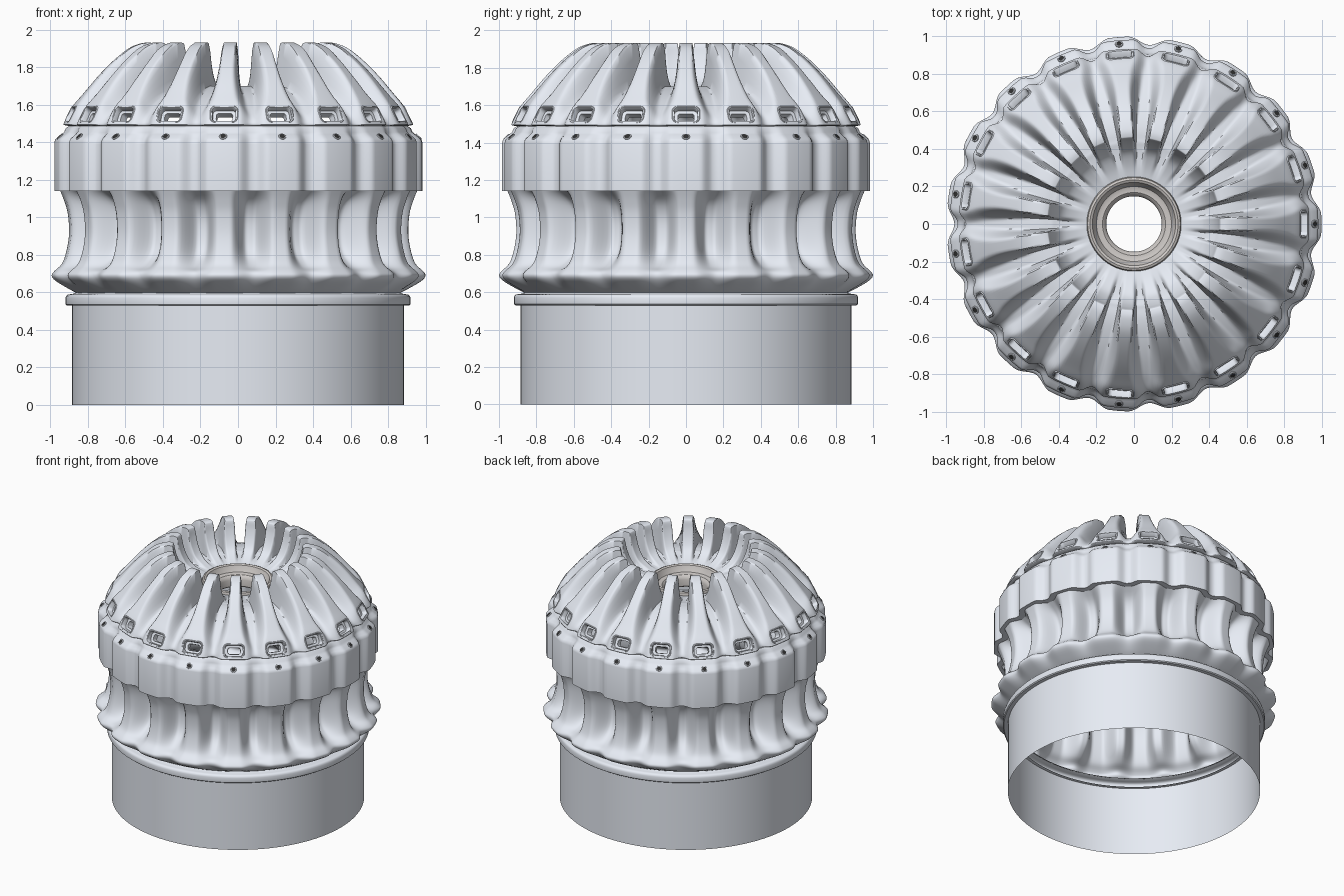
import bpy, bmesh, math
from mathutils import Vector

if "Cube" in bpy.data.objects:
    bpy.data.objects.remove(bpy.data.objects["Cube"])

N = 19                       # lobes around the axis
SEG = 24                     # columns per lobe
PER = 2 * math.pi / N


def material(name, rgb):
    m = bpy.data.materials.new(name)
    m.diffuse_color = (*rgb, 1)
    m.use_nodes = True
    m.node_tree.nodes["Principled BSDF"].inputs["Base Color"].default_value = m.diffuse_color
    return m


pale = material("pale_metal", (0.80, 0.84, 0.91))
warm = material("collar_grey", (0.62, 0.59, 0.57))
dark = material("dark_socket", (0.03, 0.03, 0.03))


def finish(bm, name, angle=35, mat=pale):
    bmesh.ops.recalc_face_normals(bm, faces=bm.faces)
    me = bpy.data.meshes.new(name)
    bm.to_mesh(me)
    bm.free()
    me.shade_smooth()
    me.set_sharp_from_angle(angle=math.radians(angle))
    me.materials.append(mat)
    ob = bpy.data.objects.new(name, me)
    bpy.context.collection.objects.link(ob)
    return ob


def spline(rows, steps):
    # Catmull-Rom interpolation of profile rows
    out = []
    for i in range(len(rows) - 1):
        p0, p1, p2 = rows[max(i - 1, 0)], rows[i], rows[i + 1]
        p3 = rows[min(i + 2, len(rows) - 1)]
        for s in range(steps):
            t = s / steps
            out.append([0.5 * (2 * b + (c - a) * t + (2 * a - 5 * b + 4 * c - d) * t * t
                               + (3 * b - a - 3 * c + d) * t ** 3)
                        for a, b, c, d in zip(p0, p1, p2, p3)])
    return out + [list(rows[-1])]


def loft(rings, closed=False):
    bm = bmesh.new()
    vs = [[bm.verts.new(p) for p in ring] for ring in rings]
    n = len(vs[0])
    for a, b in zip(vs, vs[1:]):
        for j in range(n):
            k = (j + 1) % n
            bm.faces.new((a[j], a[k], b[k], b[j]))
    if closed:
        bm.faces.new(vs[-1])
    return bm


def lobed(rows, steps=1):
    # row: valley r, valley z, ridge r, ridge z, flat half width, blend end (fractions of a lobe)
    rings = []
    for rv, zv, rr, zr, a, b in spline(rows, steps):
        ring = []
        for j in range(N * SEG):
            t = abs((j / SEG + 0.5) % 1 - 0.5)
            s = min(max((t - a) / (b - a), 0), 1)
            w = 1 - s * s * (3 - 2 * s)
            r, z, th = rv + (rr - rv) * w, zv + (zr - zv) * w, j / SEG * PER
            ring.append((r * math.cos(th), r * math.sin(th), z))
        rings.append(ring)
    return loft(rings)


def lathe(name, prof, mat=pale, n=152):
    rings = [[(r * math.cos(2 * math.pi * i / n), r * math.sin(2 * math.pi * i / n), z)
              for i in range(n)] for r, z in prof]
    return finish(loft(rings), name, 35, mat)


def around(ob):
    for i in range(1, N):
        c = ob.copy()
        c.name = f"{ob.name}_{i}"
        c.rotation_euler.z = i * PER
        bpy.context.collection.objects.link(c)


# base sleeve with rolled rim
lathe("base_sleeve", [(0.885, 0), (0.885, 0.53)])
lathe("base_rim", [(0.86, 0.53), (0.912, 0.53), (0.919, 0.536), (0.92, 0.545), (0.92, 0.57),
                   (0.917, 0.58), (0.91, 0.587), (0.895, 0.59), (0.88, 0.592), (0.86, 0.60)])

# waisted, corrugated neck with flared lower lip
neck = [(.86, .595, .86, .595, .15, .50), (.90, .62, .91, .62, .15, .50),
        (.94, .655, .98, .662, .15, .50), (.958, .685, 1.0, .69, .15, .50),
        (.945, .712, .985, .715, .13, .50), (.88, .74, .945, .755, .12, .48),
        (.81, .80, .92, .83, .12, .44), (.78, .88, .908, .92, .12, .42),
        (.78, .99, .915, 1.02, .12, .42), (.82, 1.08, .935, 1.09, .12, .43),
        (.905, 1.145, .957, 1.145, .13, .45)]
finish(lobed(neck, 4), "corrugated_neck", 50)

# scalloped drum band
band = [(.80, 1.14, .80, 1.14), (.942, 1.14, .983, 1.14), (.942, 1.39, .983, 1.40),
        (.938, 1.405, .979, 1.413), (.928, 1.42, .972, 1.422), (.914, 1.437, .945, 1.443),
        (.91, 1.452, .93, 1.455), (.906, 1.475, .922, 1.475), (.895, 1.487, .905, 1.487),
        (.84, 1.49, .84, 1.49)]
finish(lobed([(*r, .24, .47) for r in band]), "scalloped_band")

# finned dome, with the vent openings removed
dome = [(.245, 1.67, .245, 1.67, .15, .45), (.30, 1.68, .31, 1.69, .16, .42),
        (.34, 1.685, .38, 1.73, .18, .39), (.38, 1.69, .42, 1.79, .20, .36),
        (.41, 1.695, .445, 1.86, .21, .34), (.435, 1.70, .457, 1.918, .22, .33),
        (.455, 1.70, .47, 1.93, .22, .33), (.50, 1.70, .51, 1.93, .20, .33),
        (.56, 1.69, .58, 1.905, .18, .34), (.64, 1.665, .665, 1.84, .14, .37),
        (.72, 1.63, .75, 1.755, .13, .41), (.80, 1.585, .83, 1.66, .17, .45),
        (.85, 1.55, .88, 1.60, .24, .48), (.88, 1.525, .908, 1.55, .27, .49),
        (.895, 1.505, .93, 1.505, .27, .49), (.893, 1.49, .93, 1.492, .27, .49),
        (.86, 1.485, .88, 1.485, .27, .49)]
bm = lobed(dome, 4)
holes = []
for f in bm.faces:
    c = f.calc_center_median()
    th = (math.atan2(c.y, c.x) / PER + 0.5) % 1 - 0.5
    if 1.518 < c.z < 1.582 and abs(th) * PER * 0.91 < 0.058:
        holes.append(f)
bmesh.ops.delete(bm, geom=holes, context='FACES')
finish(bm, "finned_dome", 50)

# rounded vent windows, flush and stepped inwards
centre = Vector((0.906, 0, 1.549))
nrm = Vector((0.90, 0, 0.43)).normalized()
up = Vector((-nrm.z, 0, nrm.x))
rings = []
for w, h, d in [(.082, .056, -.025), (.078, .053, -.004), (.072, .048, .003), (.067, .043, .002),
                (.063, .039, -.006), (.062, .038, -.035), (.044, .023, -.037), (.042, .021, -.08)]:
    rad = h * 0.6
    ring = []
    for k in range(24):
        q = k // 6
        a = (q + (k % 6) / 5) * math.pi / 2
        sx, sy = (1, -1, -1, 1)[q], (1, 1, -1, -1)[q]
        u = sx * (w - rad) + rad * math.cos(a)
        v = sy * (h - rad) + rad * math.sin(a)
        ring.append(centre + Vector((0, u, 0)) + up * v + nrm * d)
    rings.append(ring)
around(finish(loft(rings), "vent_window", 50))

# socket bolts on the band shoulder
tilt = Vector((0.7, 0, 0.72)).normalized()
side = Vector((-tilt.z, 0, tilt.x))


def disc(prof, n, closed):
    c = Vector((0.962, 0, 1.43))
    return loft([[c + tilt * d + (Vector((0, 1, 0)) * math.cos(2 * math.pi * i / n)
                                  + side * math.sin(2 * math.pi * i / n)) * r
                  for i in range(n)] for r, d in prof], closed)


around(finish(disc([(.021, -.015), (.021, .003), (.019, .005), (.015, .005), (.014, .0)], 16, False),
              "bolt_head"))
around(finish(disc([(.016, -.01), (.0155, .004)], 8, True), "bolt_socket", 35, dark))

# central collar with through bore
lathe("centre_collar", [(.25, 1.63), (.252, 1.675), (.247, 1.69), (.235, 1.695), (.222, 1.688),
                        (.212, 1.665), (.20, 1.645), (.185, 1.64), (.168, 1.64), (.155, 1.63),
                        (.148, 1.61), (.148, 1.56), (.16, 1.55), (.25, 1.63)], warm, 96)
